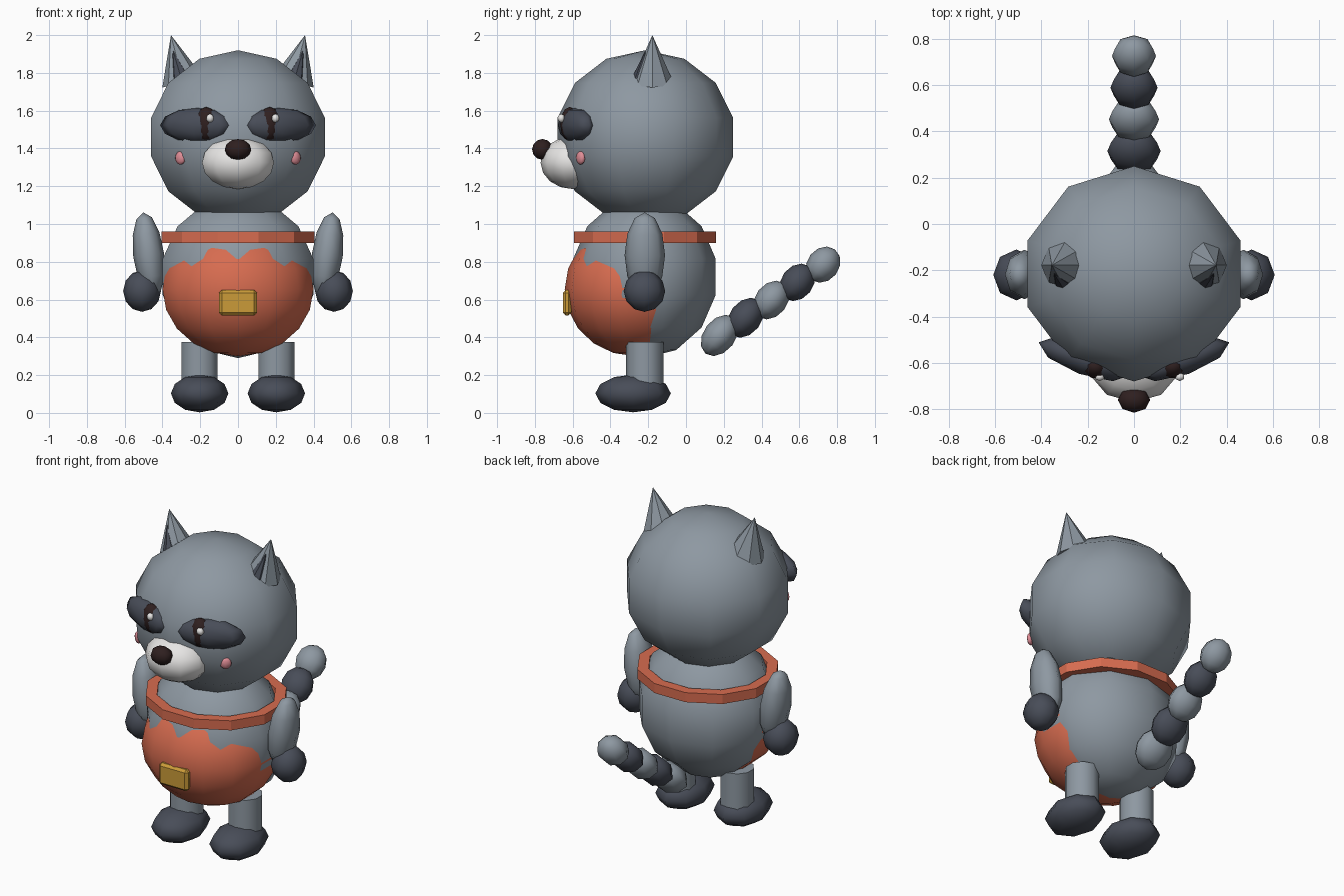
import bpy, bmesh, math
from mathutils import Matrix, Vector, Euler

cube = bpy.data.objects.get("Cube")
if cube:
    bpy.data.objects.remove(cube, do_unlink=True)


def material(name, rgb):
    m = bpy.data.materials.new(name)
    m.use_nodes = True
    m.diffuse_color = (*rgb, 1)
    for n in m.node_tree.nodes:
        if n.type == 'BSDF_PRINCIPLED':
            n.inputs["Base Color"].default_value = (*rgb, 1)
            n.inputs["Roughness"].default_value = 0.8
    return m


GREY = material("grey_fur", (.27, .315, .36))
DARK = material("dark_fur", (.065, .074, .098))
ORANGE = material("orange_cloth", (.68, .15, .08))
GOLD = material("gold", (.60, .33, .04))
WHITE = material("white_fur", (.80, .79, .78))
BROWN = material("dark_brown", (.028, .014, .014))
PINK = material("pink", (.75, .27, .31))


def finish(name, bm, mat, smooth=True):
    bmesh.ops.recalc_face_normals(bm, faces=bm.faces)
    me = bpy.data.meshes.new(name)
    for f in bm.faces:
        f.smooth = smooth
    bm.to_mesh(me)
    bm.free()
    me.materials.append(mat)
    ob = bpy.data.objects.new(name, me)
    bpy.context.collection.objects.link(ob)
    return ob


def ball(name, mat, loc, radii, seg=8, rings=6, rot=(0, 0, 0)):
    bm = bmesh.new()
    bmesh.ops.create_uvsphere(bm, u_segments=seg, v_segments=rings, radius=1)
    angles = Euler([math.radians(a) for a in rot])
    bm.transform(Matrix.LocRotScale(Vector(loc), angles, Vector(radii)))
    return finish(name, bm, mat)


def cone(name, mat, base, tip, r1, r2=0, seg=8, smooth=False):
    base, tip = Vector(base), Vector(tip)
    axis = tip - base
    bm = bmesh.new()
    bmesh.ops.create_cone(bm, cap_ends=True, segments=seg, radius1=r1,
                          radius2=r2, depth=axis.length)
    turn = Vector((0, 0, 1)).rotation_difference(axis)
    bm.transform(Matrix.LocRotScale((base + tip) / 2, turn, None))
    ob = finish(name, bm, mat, False)
    if smooth:
        for p in ob.data.polygons:
            p.use_smooth = len(p.vertices) == 4
    return ob


# Head and body
ball("head", GREY, (0, -.215, 1.46), (.496, .477, .46), 10, 7)
ball("body", GREY, (0, -.22, .72), (.43, .387, .43), 10, 7)

# Apron, swelling out of the front of the body
ball("apron", ORANGE, (0, -.27, .655), (.41, .372, .355), 14, 10)

# Belt: a square-section ring
bm = bmesh.new()
rings = []
for i in range(12):
    a = math.tau * (i + .5) / 12
    c, s = math.cos(a), math.sin(a)
    rings.append([bm.verts.new((c * rx, -.217 + s * ry, z)) for rx, ry, z in
                  ((.42, .39, .90), (.42, .39, .96), (.355, .325, .96), (.355, .325, .90))])
for i, a in enumerate(rings):
    b = rings[(i + 1) % 12]
    for j in range(4):
        k = (j + 1) % 4
        bm.faces.new((a[j], b[j], b[k], a[k]))
finish("belt", bm, ORANGE, False)

# Buckle plate
bm = bmesh.new()
bmesh.ops.create_cube(bm, size=1)
bm.transform(Matrix.LocRotScale(Vector((0, -.63, .583)), None, Vector((.2, .045, .135))))
bmesh.ops.bevel(bm, geom=bm.edges[:], offset=.015, segments=1, affect='EDGES')
finish("buckle", bm, GOLD, False)

# Snout and nose
ball("muzzle", WHITE, (0, -.60, 1.325), (.2, .17, .14), 10, 8)
ball("nose", BROWN, (0, -.76, 1.395), (.07, .055, .055), 8, 6)

# Paired parts
for side, s in (("left", 1), ("right", -1)):
    cone(side + "_ear", GREY, (s * .292, -.178, 1.75), (s * .355, -.178, 2.0), .112)
    cone(side + "_inner_ear", DARK, (s * .297, -.237, 1.755), (s * .345, -.215, 1.92), .055)
    ball(side + "_eye_patch", DARK, (s * .215, -.583, 1.523), (.21, .068, .092),
         8, 6, (0, 0, s * 20))
    ball(side + "_eye", BROWN, (s * .168, -.615, 1.53), (.062, .053, .09), 8, 6, (0, 0, s * 15))
    ball(side + "_eye_glint", WHITE, (s * .173 + .025, -.66, 1.56), (.023, .02, .023), 6, 5)
    ball(side + "_cheek", PINK, (s * .305, -.558, 1.35), (.034, .018, .036), 8, 6, (0, 0, s * 35))
    ball(side + "_arm", GREY, (s * .473, -.218, .835), (.082, .107, .228), 8, 6, (0, s * 7, 0))
    ball(side + "_hand", DARK, (s * .508, -.22, .645), (.1, .11, .11), 8, 6)
    cone(side + "_leg", GREY, (s * .203, -.218, .12), (s * .203, -.218, .375), .1, .1, 10, True)
    ball(side + "_foot", DARK, (s * .203, -.28, .103), (.152, .2, .1), 8, 6)

# Banded tail
for i in range(5):
    t = i / 4
    ball(f"tail_band_{i + 1}", DARK if i % 2 else GREY,
         (0, .178 + .548 * t, .41 + .375 * t),
         (.122 - .027 * t, .085, .122 - .02 * t), 8, 6, (-38, 0, 0))
